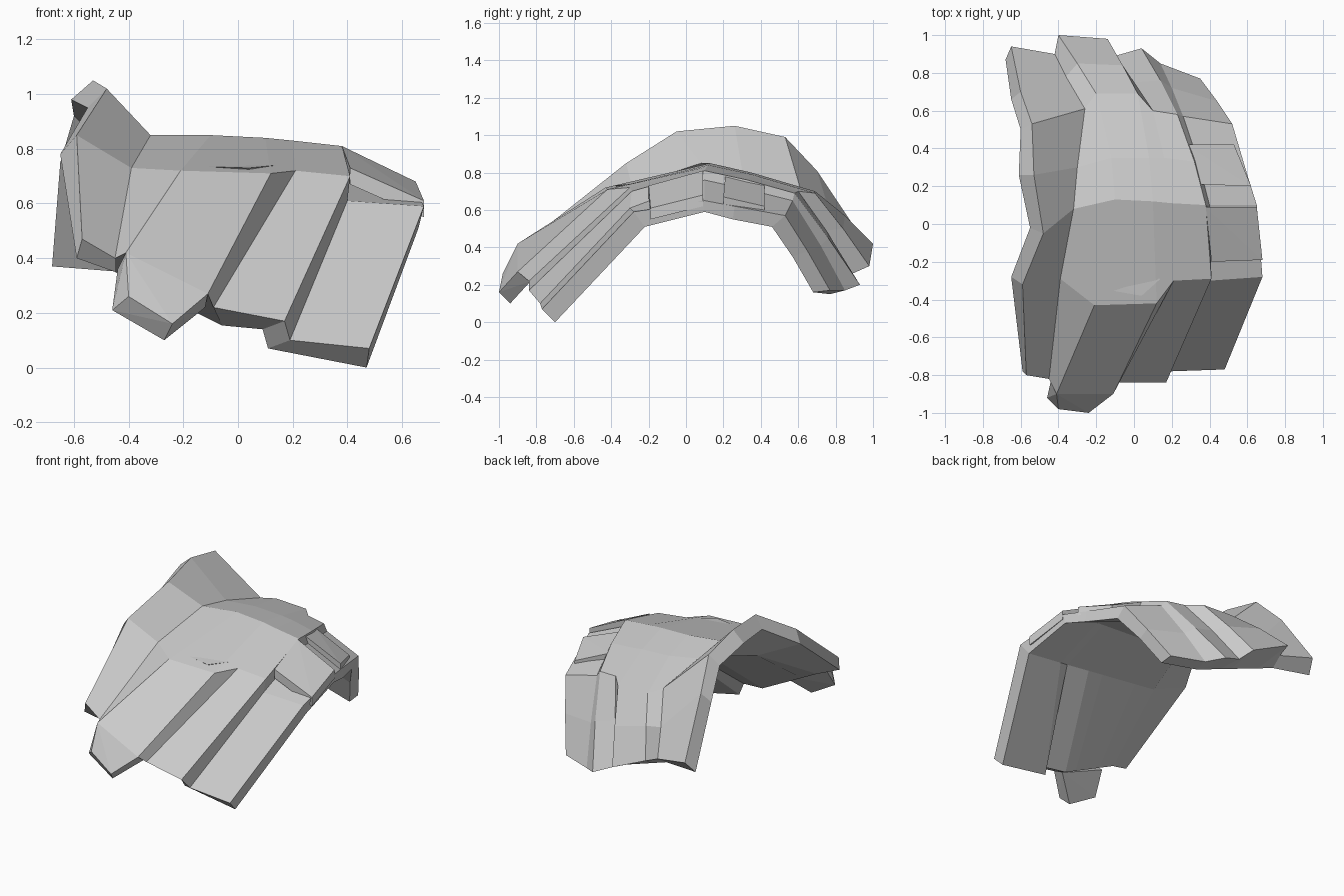
import bpy, bmesh
from mathutils import Vector


def make_object(name, bm):
    bmesh.ops.recalc_face_normals(bm, faces=bm.faces)
    mesh = bpy.data.meshes.new(name)
    bm.to_mesh(mesh)
    bm.free()
    ob = bpy.data.objects.new(name, mesh)
    bpy.context.collection.objects.link(ob)
    return ob


def closed_shell(name, outer, inner):
    """Skin outer ribs across, return over the inner ribs, cap front and back."""
    bm = bmesh.new()
    top = [[bm.verts.new(p) for p in rib] for rib in outer]
    low = [[bm.verts.new(p) for p in rib] for rib in inner]
    loop = top + low[::-1]
    for a, b in zip(loop, loop[1:] + loop[:1]):
        for i in range(len(a) - 1):
            bm.faces.new((a[i], b[i], b[i + 1], a[i + 1]))
    for k in range(len(top) - 1):
        for i in (0, -1):
            bm.faces.new((top[k][i], top[k + 1][i], low[k + 1][i], low[k][i]))
    return make_object(name, bm)


def blend(a, b, t):
    return [Vector(p).lerp(Vector(q), t) for p, q in zip(a, b)]


def hull(name, points):
    bm = bmesh.new()
    for p in points:
        bm.verts.new(p)
    bmesh.ops.convex_hull(bm, input=bm.verts)
    return make_object(name, bm)


def plate(name, corners, depth):
    return hull(name, corners + [(x, y, z - depth) for x, y, z in corners])


# Outer ribs run from front hem over the ridge to the back hem
flange_top = [(-.57, -.80, .47), (-.59, -.32, .85), (-.48, -.05, 1.02),
              (-.53, .26, 1.05), (-.54, .53, .99), (-.60, .70, .81), (-.65, .94, .45)]
crease = [(-.45, -.82, .40), (-.39, -.29, .73), (-.32, .08, .85),
          (-.30, .30, .81), (-.26, .61, .72), (-.36, .78, .55), (-.42, .90, .40)]
strap_left = [(-.41, -.90, .42), (-.21, -.43, .72), (-.10, .13, .85),
              (-.12, .35, .80), (-.20, .69, .70), (-.30, .85, .57), (-.40, 1.0, .42)]
strap_right = [(-.11, -.90, .27), (.12, -.42, .71), (.10, .12, .84),
               (.08, .35, .79), (.02, .69, .69), (-.06, .84, .50), (-.14, .98, .30)]
middle_left = [(-.09, -.84, .22), (.21, -.30, .72), (.20, .11, .83),
               (.16, .35, .78), (.10, .60, .70), (0, .75, .49), (-.10, .89, .26)]
middle_right = [(.17, -.84, .17), (.41, -.29, .70), (.38, .10, .81),
                (.32, .33, .76), (.23, .58, .69), (.14, .76, .45), (.04, .93, .20)]
side_left = [(.19, -.78, .10), (.40, -.30, .61), (.40, .10, .76),
             (.34, .33, .71), (.26, .57, .65), (.20, .72, .41), (.14, .85, .17)]
side_edge = [(.48, -.77, .07), (.68, -.28, .59), (.65, .10, .65),
             (.60, .26, .62), (.52, .53, .57), (.44, .65, .38), (.35, .77, .17)]

# Smoother inner ribs
in_flange = [(-.59, -.78, .40), (-.65, -.28, .78), (-.55, -.02, .95),
             (-.61, .26, .98), (-.60, .50, .92), (-.65, .66, .75), (-.68, .87, .37)]
in_crease = [(-.45, -.74, .35), (-.36, -.24, .64), (-.30, .08, .74),
             (-.29, .30, .70), (-.27, .54, .62), (-.37, .68, .48), (-.43, .82, .35)]
in_side = [(.11, -.72, .07), (.38, -.25, .56), (.38, .10, .69),
           (.33, .31, .64), (.25, .51, .57), (.20, .65, .37), (.14, .77, .15)]
in_edge = [(.47, -.70, 0), (.66, -.22, .51), (.64, .10, .59),
           (.60, .25, .55), (.52, .46, .51), (.43, .57, .35), (.35, .68, .16)]
between = [blend(in_crease, in_side, t) for t in (.2, .55, .7, .93)]
between[3][0] = Vector((.09, -.74, .14))
closed_shell("arched_shell",
             [flange_top, crease, strap_left, strap_right,
              middle_left, middle_right, side_left, side_edge],
             [in_flange, in_crease] + between + [in_side, in_edge])

# Bevelled tip below the front strap
hull("strap_tip", [(-.41, -.90, .42), (-.11, -.90, .27), (-.24, -1, .16), (-.40, -.98, .26),
                   (-.46, -.92, .21), (-.27, -.94, .10), (-.44, -.83, .36), (-.12, -.83, .22)])

# Raised plates on the outer side
plate("side_plate_front", [(.41, -.20, .73), (.38, .09, .81),
                           (.65, .09, .68), (.68, -.19, .61)], .06)
plate("side_plate_rear", [(.35, .21, .78), (.28, .42, .735),
                          (.53, .42, .62), (.62, .20, .67)], .06)

# Small lip above the front strap
hull("vent_lip", [(-.15, -.28, .745), (-.13, -.35, .735), (.04, -.38, .73),
                  (.14, -.29, .74), (-.10, -.30, .69), (.06, -.30, .69)])
